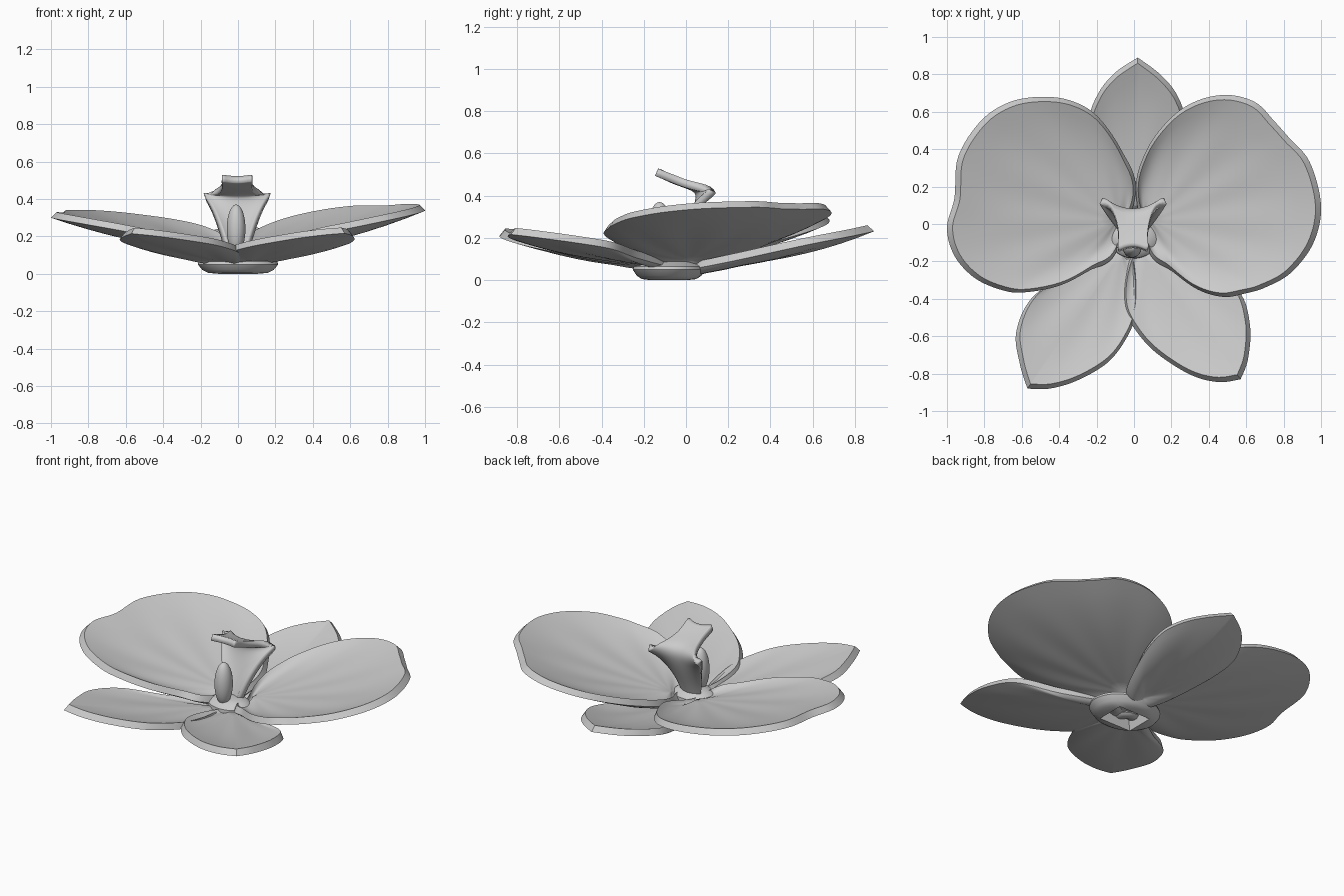
import bpy, bmesh, math
from mathutils import Vector

cube = bpy.data.objects.get("Cube")
if cube:
    bpy.data.objects.remove(cube)

GREY = (0.6, 0.6, 0.6, 1)
mat = bpy.data.materials.new("soft grey")
mat.use_nodes = True
mat.diffuse_color = GREY
mat.node_tree.nodes["Principled BSDF"].inputs["Base Color"].default_value = GREY

THICK = 0.037
INSET = 0.03


def finish(name, bm, angle=35):
    """Turn a bmesh into a smooth shaded object."""
    bmesh.ops.remove_doubles(bm, verts=bm.verts, dist=0.0005)
    bmesh.ops.recalc_face_normals(bm, faces=bm.faces)
    mesh = bpy.data.meshes.new(name)
    bm.to_mesh(mesh)
    bm.free()
    mesh.materials.append(mat)
    ob = bpy.data.objects.new(name, mesh)
    bpy.context.collection.objects.link(ob)
    bpy.ops.object.select_all(action='DESELECT')
    ob.select_set(True)
    bpy.context.view_layer.objects.active = ob
    bpy.ops.object.shade_smooth_by_angle(angle=math.radians(angle))
    return ob


def smooth_loop(points, steps=8):
    """Closed spline through the points; a doubled point makes a sharp tip."""
    pts = [Vector(p) for p in points]
    n, out = len(pts), []
    for i in range(n):
        a, b, c, d = (pts[(i + k) % n] for k in (-1, 0, 1, 2))
        if (c - b).length < 0.001:
            continue
        for s in range(steps):
            t = s / steps
            out.append(0.5 * (2 * b + (c - a) * t + (2 * a - 5 * b + 4 * c - d) * t ** 2
                              + (3 * b - a - 3 * c + d) * t ** 3))
    return out


def bridge(bm, a, b):
    n = len(a)
    for i in range(n):
        j = (i + 1) % n
        bm.faces.new((a[i], a[j], b[j], b[i]))


def petal(name, outline, heart, base, slope, power, sag, tilt=0.0, veins=14):
    """Cupped leaf with a thick, sloping rim and shallow radiating veins."""
    bm = bmesh.new()
    c = Vector(heart)
    loop = smooth_loop(outline)
    rings = 10

    def height(p, f):
        d = p - c
        ripple = math.cos(veins * math.atan2(d.y, d.x))
        vein = 0.009 * ripple * f * (1 - f) * min(1, d.length * 2)
        cup = sag * f * (1 - f * f)
        return base + slope * p.length ** power + tilt * p.y + vein - cup

    edges = []
    for inset, lift in ((0, 0), (INSET, THICK)):
        prev = None
        for k in range(1, rings + 1):
            f = k / rings
            row = []
            for o in loop:
                d = o - c
                p = c + d * f * max(0.5, 1 - inset / max(d.length, 0.01))
                row.append(bm.verts.new((p.x, p.y, height(p, f) + lift)))
            if prev:
                bridge(bm, prev, row)
            else:
                mid = bm.verts.new((c.x, c.y, height(c, 0) + lift))
                for i in range(len(row)):
                    bm.faces.new((mid, row[i], row[(i + 1) % len(row)]))
            prev = row
        edges.append(prev)
    bridge(bm, *edges)
    return finish(name, bm)


# Two broad side petals
petal("left_petal", [(0.01, 0.18), (0.07, 0.4), (0.2, 0.57), (0.34, 0.66), (0.5, 0.69),
                     (0.65, 0.65), (0.75, 0.55), (0.83, 0.46), (0.94, 0.33), (1, 0.1),
                     (0.96, -0.1), (0.84, -0.26), (0.7, -0.34), (0.6, -0.37), (0.48, -0.39),
                     (0.34, -0.35), (0.2, -0.25), (0.08, -0.15)],
      (0.09, 0.02), 0.07, 0.265, 1.0, 0.07, 0.035)
petal("right_petal", [(0.01, 0.18), (-0.07, 0.4), (-0.2, 0.58), (-0.34, 0.66), (-0.5, 0.68),
                      (-0.67, 0.65), (-0.82, 0.55), (-0.94, 0.36), (-0.96, 0.14), (-1, -0.02),
                      (-0.96, -0.17), (-0.85, -0.29), (-0.7, -0.355), (-0.58, -0.365),
                      (-0.4, -0.33), (-0.24, -0.25), (-0.1, -0.16)],
      (-0.09, 0.02), 0.07, 0.23, 0.95, 0.06, 0.025)

# Three narrower sepals below them
petal("back_sepal", [(0.02, 0.89), (0.02, 0.89), (0.14, 0.8), (0.23, 0.69), (0.27, 0.55),
                     (0.23, 0.33), (0.1, 0.05), (-0.08, 0.05), (-0.2, 0.33), (-0.24, 0.55),
                     (-0.19, 0.7), (-0.1, 0.81)],
      (0.01, 0.1), 0.04, 0.22, 1.2, 0.06)
petal("front_right_sepal", [(-0.57, -0.88), (-0.57, -0.88), (-0.45, -0.88), (-0.3, -0.835),
                            (-0.14, -0.74), (-0.04, -0.61), (0.01, -0.48), (0.02, -0.3),
                            (0, -0.1), (-0.12, -0.08), (-0.36, -0.26), (-0.55, -0.4),
                            (-0.63, -0.58), (-0.61, -0.75)],
      (-0.07, -0.15), 0.04, 0.165, 1.2, 0.04)
petal("front_left_sepal", [(0.57, -0.83), (0.57, -0.83), (0.45, -0.845), (0.3, -0.805),
                           (0.12, -0.69), (0.01, -0.57), (-0.05, -0.45), (-0.05, -0.28),
                           (0, -0.1), (0.12, -0.08), (0.36, -0.24), (0.56, -0.36),
                           (0.62, -0.54), (0.61, -0.72)],
      (0.07, -0.15), 0.045, 0.17, 1.2, 0.04)


# Round base with a collar above and a square socket underneath
def ring(bm, radius, z, square=False, segments=48):
    row = []
    for i in range(segments):
        a = math.tau * i / segments
        ca, sa = math.cos(a), math.sin(a)
        r = radius / max(abs(ca), abs(sa)) if square else radius
        row.append(bm.verts.new((r * ca, r * sa * 0.8 - 0.08, z)))
    return row


bm = bmesh.new()
rows = [ring(bm, r, z) for r, z in ((0.05, 0.145), (0.1, 0.135), (0.128, 0.11), (0.13, 0.09),
                                    (0.21, 0.065), (0.215, 0.05), (0.19, 0.02), (0.16, 0.005))]
rows += [ring(bm, 0.108, 0.0, True), ring(bm, 0.09, 0.06, True)]
for a, b in zip(rows, rows[1:]):
    bridge(bm, a, b)
bm.faces.new(rows[0])
bm.faces.new(rows[-1])
finish("flower_base", bm)

# Egg shaped column standing in front of the lip
bm = bmesh.new()
bmesh.ops.create_uvsphere(bm, u_segments=32, v_segments=20, radius=1)
for v in bm.verts:
    v.co = (v.co.x * 0.05 - 0.01, v.co.y * 0.055 - 0.125, v.co.z * 0.13 + 0.24)
finish("column", bm)

# Lip: a shield that flares into two ears, then a strap bent forward.
# Each section holds centre y, centre z, half width, edge shift in y and in z.
sections = [(-0.04, 0.11, 0.05, -0.02, 0), (-0.01, 0.19, 0.075, -0.03, 0.01),
            (0.03, 0.28, 0.11, -0.02, 0.02), (0.06, 0.36, 0.155, 0.02, 0.03),
            (0.065, 0.405, 0.19, 0.08, 0.02), (0.05, 0.435, 0.11, 0.04, 0),
            (0, 0.455, 0.085, 0, 0), (-0.06, 0.475, 0.075, 0, 0.005),
            (-0.12, 0.505, 0.088, -0.03, 0.01)]
COLS = 6
bm = bmesh.new()
prev = None
for y, z, width, shift, lift in sections:
    row = []
    for i in range(COLS + 1):
        u = 2 * i / COLS - 1
        row.append(bm.verts.new((width * u - 0.005, y + shift * u * u, z + lift * u * u)))
    if prev:
        for i in range(COLS):
            bm.faces.new((prev[i], prev[i + 1], row[i + 1], row[i]))
    prev = row
lip = finish("lip", bm, 50)
sub = lip.modifiers.new("smooth", 'SUBSURF')
sub.levels = sub.render_levels = 2
solid = lip.modifiers.new("thickness", 'SOLIDIFY')
solid.thickness = 0.038
solid.offset = 0
